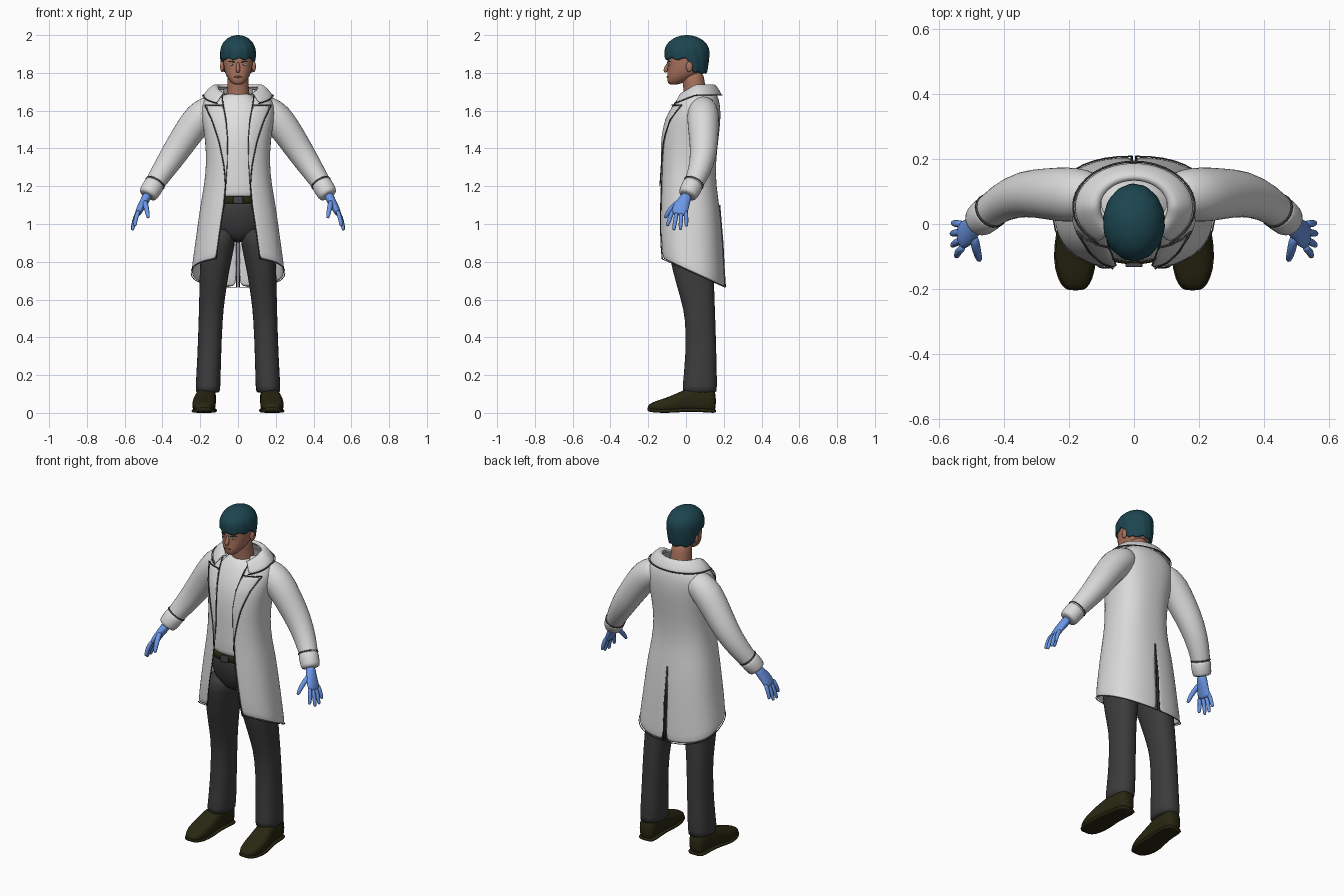
import bpy, bmesh
from math import sin, cos, pi, sqrt, radians
from mathutils import Vector

cube = bpy.data.objects.get("Cube")
if cube:
    bpy.data.objects.remove(cube, do_unlink=True)


def material(name, r, g, b):
    m = bpy.data.materials.new(name)
    m.use_nodes = True
    m.diffuse_color = (r, g, b, 1)
    node = m.node_tree.nodes["Principled BSDF"]
    node.inputs["Base Color"].default_value = (r, g, b, 1)
    node.inputs["Roughness"].default_value = 0.8
    return m


COAT = material("coat white", .7, .7, .7)
SHIRT = material("shirt white", .75, .75, .75)
SEAM = material("seam grey", .06, .06, .06)
CLOTH = material("trouser charcoal", .045, .045, .047)
LEATHER = material("leather brown", .022, .02, .006)
HAIR = material("hair teal", .012, .06, .08)
SKIN = material("skin tan", .4, .17, .11)
LIP = material("lip brown", .26, .09, .065)
EYE = material("eye white", .6, .6, .6)
GLOVE = material("glove blue", .15, .31, .8)


def finish(name, bm, mat, mirror=False, thick=0, subdiv=1, closed=True):
    """Turn a bmesh into a smooth object with its modifiers."""
    bmesh.ops.remove_doubles(bm, verts=bm.verts, dist=1e-5)
    if closed:
        bmesh.ops.recalc_face_normals(bm, faces=bm.faces)
    me = bpy.data.meshes.new(name)
    bm.to_mesh(me)
    bm.free()
    me.materials.append(mat)
    for p in me.polygons:
        p.use_smooth = True
    ob = bpy.data.objects.new(name, me)
    bpy.context.collection.objects.link(ob)
    if mirror:
        ob.modifiers.new("mirror", 'MIRROR').merge_threshold = .001
    if thick:
        mod = ob.modifiers.new("thickness", 'SOLIDIFY')
        mod.thickness, mod.offset = thick, -1
    if subdiv:
        mod = ob.modifiers.new("smooth", 'SUBSURF')
        mod.levels = mod.render_levels = subdiv
    return ob


def sheet(name, rows, mat, wrap=False, caps=False, **kw):
    """Skin a list of equal-length point rows."""
    bm = bmesh.new()
    vs = [[bm.verts.new(p) for p in row] for row in rows]
    n = len(rows[0])
    for lo, hi in zip(vs, vs[1:]):
        for i in range(n if wrap else n - 1):
            k = (i + 1) % n
            bm.faces.new((lo[i], lo[k], hi[k], hi[i]))
    if caps:
        bm.faces.new(vs[0][::-1])
        bm.faces.new(vs[-1])
    return finish(name, bm, mat, closed=caps, **kw)


def power(v, p):
    return (1 if v >= 0 else -1) * abs(v) ** (2 / p)


def loft(name, rings, mat, p=2.3, segs=20, lying=False, **kw):
    """Stack rounded rings (height, half width, front, back, centre x)."""
    rows = []
    for z, w, f, b, *cx in rings:
        row = []
        for i in range(segs):
            a = 2 * pi * i / segs
            x = (cx[0] if cx else 0) + w * power(sin(a), p)
            y = (f + b) / 2 - (b - f) / 2 * power(cos(a), p)
            row.append((x, z, y) if lying else (x, y, z))
        rows.append(row)
    return sheet(name, rows, mat, wrap=True, caps=True, **kw)


def tube(name, path, mat, ref=(0, 1, 0), segs=10, **kw):
    """Sweep an oval along a path of (x, y, z, radius along ref, other radius)."""
    pts = [Vector(q[:3]) for q in path]
    rows = []
    for i, q in enumerate(path):
        t = (pts[min(i + 1, len(pts) - 1)] - pts[max(i - 1, 0)]).normalized()
        r = Vector(ref)
        u = (r - t * r.dot(t)).normalized()
        v = t.cross(u)
        rows.append([pts[i] + u * q[3] * cos(2 * pi * k / segs)
                     + v * q[-1] * sin(2 * pi * k / segs) for k in range(segs)])
    return sheet(name, rows, mat, wrap=True, caps=True, **kw)


def seam(name, points, radius=.0032):
    tube(name, [(*q, radius) for q in points], SEAM, ref=(.3, .5, .81),
         segs=5, mirror=True, subdiv=0)


def blob(name, loc, size, mat, mirror=False):
    bm = bmesh.new()
    bmesh.ops.create_uvsphere(bm, u_segments=14, v_segments=10, radius=1)
    for v in bm.verts:
        v.co = Vector(c + s * k for c, s, k in zip(loc, size, v.co))
    return finish(name, bm, mat, mirror=mirror, subdiv=0)


# Trousers, belt and buckle
loft("trouser_seat", [(.9, .05, -.05, .09), (.95, .13, -.09, .13), (1.03, .16, -.115, .145),
                      (1.1, .15, -.118, .125), (1.13, .148, -.118, .12)], CLOTH)
loft("trouser_leg", [(.105, .064, -.02, .163, .16), (.115, .067, -.022, .166, .16),
                     (.3, .063, -.002, .162, .152), (.5, .064, -.002, .156, .145),
                     (.6, .068, -.028, .152, .138), (.75, .078, -.072, .148, .126),
                     (.9, .092, -.104, .14, .104), (.99, .08, -.108, .13, .088)],
     CLOTH, mirror=True)
loft("belt", [(1.105, .15, -.122, .125), (1.11, .153, -.126, .128),
              (1.145, .153, -.126, .128), (1.15, .15, -.122, .125)], LEATHER)
loft("belt_buckle", [(z, .026, -.133, -.12) for z in (1.108, 1.112, 1.143, 1.147)], SEAM, p=6)

# Shoes with soles
shoe = [(-.203, .018, .012, .036, .18), (-.19, .04, .004, .052, .18), (-.14, .06, 0, .07, .182),
        (-.07, .064, 0, .092, .18), (-.01, .057, .006, .125, .175), (.06, .052, .006, .14, .168),
        (.13, .05, 0, .14, .165), (.16, .038, 0, .12, .165)]
loft("shoe", shoe, LEATHER, p=2.7, lying=True, mirror=True)
loft("shoe_sole", [(y * 1.01, w + .004, lo, lo + .02, cx) for y, w, lo, hi, cx in shoe],
     LEATHER, p=4, lying=True, mirror=True)

# Shirt
loft("shirt", [(1.12, .14, -.115, .115), (1.15, .145, -.118, .12), (1.3, .145, -.118, .13),
               (1.45, .15, -.118, .14), (1.56, .152, -.095, .15), (1.64, .125, -.055, .145),
               (1.68, .078, -.026, .12), (1.692, .066, -.012, .11)], SHIRT)

# Coat body: height, half width, front, back, half opening
profile = [(.82, .248, -.137, .208, .115), (.88, .238, -.142, .202, .108),
           (.97, .222, -.144, .195, .095), (1.1, .2, -.14, .178, .075),
           (1.2, .18, -.136, .16, .066), (1.32, .167, -.132, .157, .058),
           (1.45, .174, -.131, .172, .056), (1.55, .192, -.112, .184, .064),
           (1.63, .198, -.072, .182, .078), (1.68, .165, -.035, .168, .085),
           (1.72, .1, .0, .14, .07)]
P, COLS, VENT_TOP = 2.4, 18, 1.0


def coat_at(z):
    for lo, hi in zip(profile, profile[1:]):
        if z <= hi[0]:
            t = (z - lo[0]) / (hi[0] - lo[0])
            return [a + (b - a) * t for a, b in zip(lo, hi)]
    return profile[-1]


def coat_front(x, z, lift):
    _, w, f, b, _ = coat_at(z)
    return Vector((x, (f + b) / 2 - (b - f) / 2 * (1 - (x / w) ** P) ** (1 / P) - lift, z))


grid = []
for z, w, f, b, opening in profile:
    from_angle = (opening / w) ** (P / 2)
    start = Vector((sqrt(1 - from_angle ** 2), from_angle)).angle_signed(Vector((1, 0)))
    start = abs(start)
    row = []
    for i in range(COLS + 1):
        a = start + (pi - start) * i / COLS
        x = w * power(sin(a), P)
        y = (f + b) / 2 - (b - f) / 2 * power(cos(a), P)
        if z < VENT_TOP:
            x = max(x, .007)
        drop = max(0, (1.1 - z) / .28) * .155 * (y - f) / (b - f)
        row.append(Vector((x, y, z - drop)))
    grid.append(row)
sheet("coat_body", grid, COAT, mirror=True, thick=.009)
seam("coat_front_seam", [row[0] for row in grid[:-1]])
seam("coat_hem_seam", grid[0], .0025)
seam("coat_vent_seam", [row[-1] for row in grid[:4]], .004)

# Lapels
lapel = []
for j in range(12):
    t = j / 11
    z = 1.2 + .43 * t
    inner = coat_at(z)[4]
    lapel.append([coat_front(inner + .098 * t ** 1.3 * s, z, .007) for s in (0, .35, .7, 1)])
sheet("lapel", lapel, COAT, mirror=True, thick=.007)
seam("lapel_seam", [row[-1] for row in lapel])
seam("lapel_notch_seam", lapel[-1])

# Turned-down collar
collar = []
for rx, ry, z in ((.187, .14, 1.683), (.155, .118, 1.722), (.12, .094, 1.748), (.1, .078, 1.725)):
    row = []
    for i in range(15):
        a = radians(36) + (pi - radians(36)) * i / 14
        row.append(Vector((rx * sin(a), .052 - ry * cos(a), z - .055 * max(0, cos(a)))))
    collar.append(row)
sheet("collar", collar, COAT, mirror=True, thick=.008)
seam("collar_seam", collar[0])

# Sleeves and cuffs
tube("sleeve", [(.1, .09, 1.63, .06), (.15, .09, 1.605, .08), (.205, .09, 1.565, .088),
                (.27, .093, 1.475, .08), (.335, .095, 1.375, .073), (.405, .07, 1.27, .06),
                (.46, .025, 1.185, .049), (.472, .014, 1.165, .046)], COAT, segs=16, mirror=True)
cuff = [(.438, .042, 1.218, .05), (.441, .039, 1.213, .058), (.476, .01, 1.156, .054),
        (.48, .007, 1.149, .046)]
tube("cuff", cuff, COAT, segs=16, mirror=True)
tube("cuff_seam", [(.4365, .043, 1.221, .055), (.4395, .0405, 1.216, .0565)], SEAM,
     segs=20, mirror=True, subdiv=0)

# Gloved hands
tube("glove_palm", [(.476, .008, 1.16, .03, .028), (.492, -.008, 1.125, .034, .025),
                    (.514, -.028, 1.09, .046, .022), (.53, -.036, 1.055, .046, .018),
                    (.533, -.037, 1.048, .04, .014)], GLOVE, mirror=True)
tips = {"index": (.547, -.1, .988), "middle": (.56, -.066, .966),
        "ring": (.562, -.03, .967), "little": (.558, .003, .986)}
for i, (label, tip) in enumerate(tips.items()):
    base = Vector((.524, -.07 + .023 * i, 1.075))
    end = Vector(tip)
    mid = base.lerp(end, .5) + Vector((.006, 0, 0))
    tube("glove_finger_" + label, [(*base, .013), (*mid, .0125), (*base.lerp(end, .9), .0105),
                                   (*end, .007)], GLOVE, segs=8, mirror=True)
tube("glove_thumb", [(.495, -.03, 1.125, .018), (.485, -.08, 1.085, .015),
                     (.477, -.105, 1.045, .012), (.475, -.112, 1.03, .008)],
     GLOVE, segs=8, mirror=True)

# Neck, head and ears
loft("neck", [(1.64, .07, -.015, .12), (1.69, .06, -.012, .11), (1.75, .056, -.018, .1),
              (1.82, .056, -.03, .09)], SKIN, p=2)
loft("head", [(1.738, .018, -.085, -.045), (1.745, .034, -.097, -.02), (1.775, .058, -.101, .04),
              (1.8, .07, -.1, .08), (1.84, .078, -.097, .1), (1.88, .081, -.1, .105),
              (1.93, .077, -.088, .1), (1.97, .05, -.05, .07)], SKIN)
blob("ear", (.084, .018, 1.833), (.011, .018, .029), SKIN, mirror=True)

# Face details
tube("nose", [(0, -.09, 1.858, .008), (0, -.103, 1.832, .01), (0, -.11, 1.813, .014),
              (0, -.102, 1.803, .01)], SKIN, ref=(1, 0, 0))
blob("mouth", (0, -.098, 1.779), (.023, .005, .005), LIP)
blob("eye", (.032, -.088, 1.843), (.013, .005, .0055), EYE, mirror=True)
blob("iris", (.031, -.0915, 1.843), (.005, .003, .0052), SEAM, mirror=True)
tube("eyebrow", [(.014, -.099, 1.856, .003), (.036, -.093, 1.862, .0045),
                 (.055, -.079, 1.858, .002)], HAIR, segs=6, mirror=True)

# Hair: a cap with a fringe, a longer nape and soft tufts
SEGS, ROWS = 56, 14
hair = []
for j in range(ROWS + 1):
    row = []
    for i in range(SEGS):
        a = 2 * pi * i / SEGS
        back = min(1, max(0, ((1 - cos(a)) / 2 - .5) / .2))
        low = 1.872 - .075 * back * back * (3 - 2 * back) + .006 * sin(9 * a + 1)
        z = low + (2 - low) * sin(pi / 2 * j / ROWS)
        h = (z - 1.91) / .09
        r = sqrt(max(0, 1 - h * h)) if h > 0 else 1 - .07 * h * h
        r *= 1 + .018 * sin(14 * a + 30 * z) * (1 - j / ROWS)
        row.append((.095 * r * sin(a), .005 - .119 * r * cos(a), z))
    hair.append(row)
sheet("hair", hair, HAIR, wrap=True, thick=.014)
